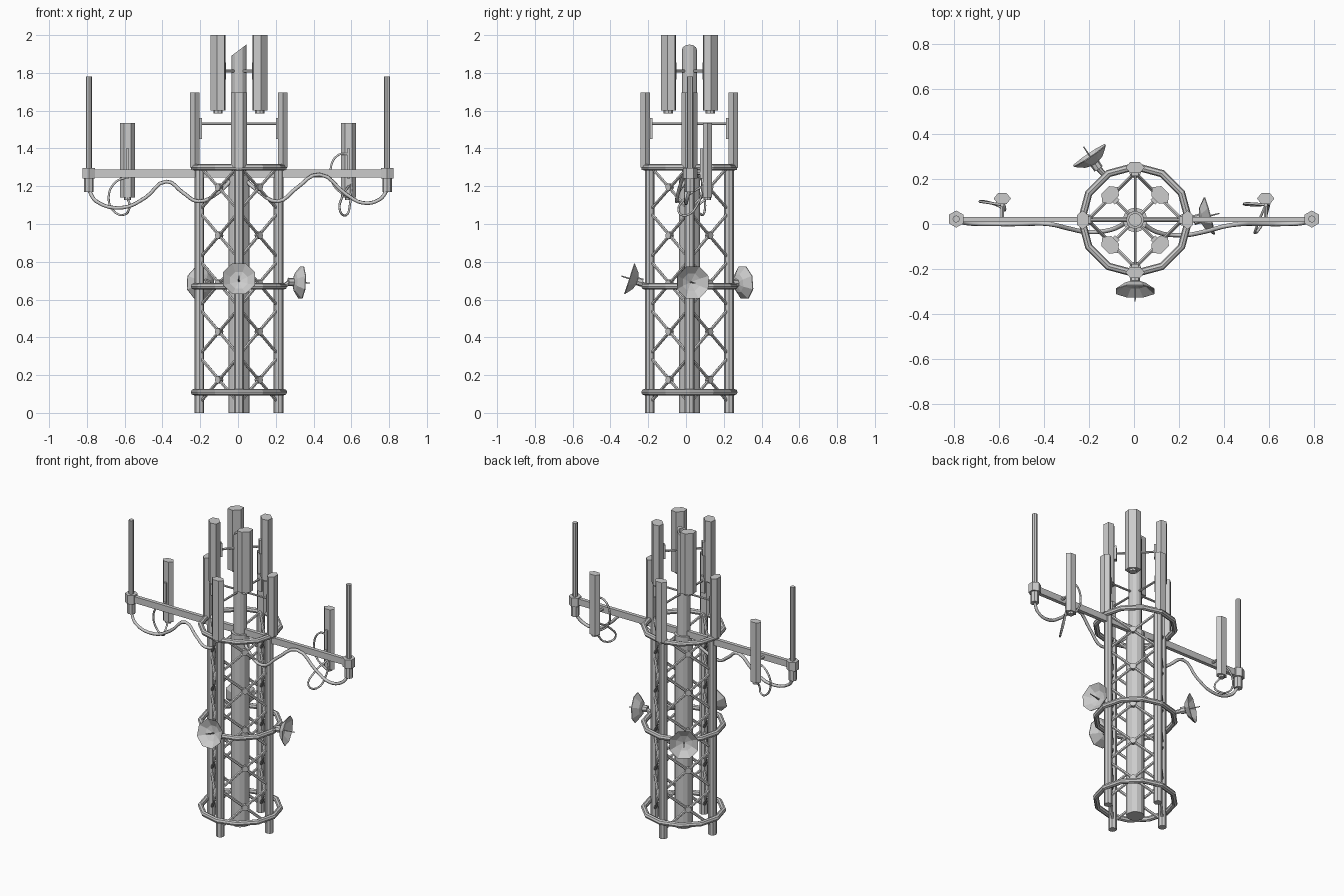
import bpy, bmesh, math
from mathutils import Vector, Matrix

if "Cube" in bpy.data.objects:
    bpy.data.objects.remove(bpy.data.objects["Cube"])

CX, CY = 0.005, 0.018          # tower axis
LEG_R = 0.21


def finish(bm, name, mat=None):
    if mat is not None:
        bm.transform(mat)
    bmesh.ops.recalc_face_normals(bm, faces=bm.faces)
    me = bpy.data.meshes.new(name)
    bm.to_mesh(me)
    bm.free()
    ob = bpy.data.objects.new(name, me)
    bpy.context.collection.objects.link(ob)
    return ob


def rod(name, a, b, r, sides=8, r2=None):
    a, b = Vector(a), Vector(b)
    d = b - a
    bm = bmesh.new()
    bmesh.ops.create_cone(bm, cap_ends=True, segments=sides, radius1=r,
                          radius2=r if r2 is None else r2, depth=d.length)
    rot = d.to_track_quat('Z', 'Y').to_matrix().to_4x4()
    return finish(bm, name, Matrix.Translation((a + b) / 2) @ rot)


def box(name, centre, size, angle=0):
    bm = bmesh.new()
    bmesh.ops.create_cube(bm, size=1)
    m = Matrix.Translation(centre) @ Matrix.Rotation(angle, 4, 'Z') @ Matrix.Diagonal((*size, 1))
    return finish(bm, name, m)


def lathe(name, profile, sides, mat):
    """Spin an (r, z) profile around z."""
    bm = bmesh.new()
    vs = [bm.verts.new((r, 0, z)) for r, z in profile]
    es = [bm.edges.new(p) for p in zip(vs, vs[1:])]
    bmesh.ops.spin(bm, geom=vs + es, cent=(0, 0, 0), axis=(0, 0, 1),
                   angle=2 * math.pi, steps=sides, use_duplicate=False)
    bmesh.ops.remove_doubles(bm, verts=bm.verts, dist=1e-5)
    return finish(bm, name, mat)


def ring(name, z, R, r, major=12, minor=8):
    prof = [(R + r * math.cos(2 * math.pi * i / minor), r * math.sin(2 * math.pi * i / minor))
            for i in range(minor + 1)]
    return lathe(name, prof, major, Matrix.Translation((CX, CY, z)))


def cable(name, pts, r):
    cu = bpy.data.curves.new(name, 'CURVE')
    cu.dimensions = '3D'
    cu.bevel_depth = r
    cu.bevel_resolution = 1
    cu.resolution_u = 4
    cu.use_fill_caps = True
    sp = cu.splines.new('BEZIER')
    sp.bezier_points.add(len(pts) - 1)
    for p, c in zip(sp.bezier_points, pts):
        p.co = c
        p.handle_left_type = p.handle_right_type = 'AUTO'
    ob = bpy.data.objects.new(name, cu)
    bpy.context.collection.objects.link(ob)


def panel(name, x, y, z0, z1, wide, deep, angle):
    """Flattened hexagonal antenna; its wide axis is perpendicular to angle."""
    bm = bmesh.new()
    t, d = wide / 2, deep / 2
    sec = [(0, t), (-d, t * 0.5), (-d, -t * 0.5), (0, -t), (d, -t * 0.5), (d, t * 0.5)]
    f = bm.faces.new([bm.verts.new((px, py, z0)) for px, py in sec])
    ext = bmesh.ops.extrude_face_region(bm, geom=[f])
    bmesh.ops.translate(bm, vec=(0, 0, z1 - z0),
                        verts=[v for v in ext['geom'] if isinstance(v, bmesh.types.BMVert)])
    finish(bm, name, Matrix.Translation((x, y, 0)) @ Matrix.Rotation(angle, 4, 'Z'))
    rod(name + "_socket", (x, y, z0 - 0.014), (x, y, z0 + 0.01), deep * 0.4)


def polar(r, a, z):
    return Vector((CX + r * math.cos(a), CY + r * math.sin(a), z))


# central mast with a slanted hollow top
rod("central_mast", (CX, CY, 0), (CX, CY, 1.26), 0.055, 12)
tube = lathe("mast_top", [(0.028, 1.7), (0.028, 1.95), (0.04, 1.95), (0.04, 1.25)], 12,
             Matrix.Translation((CX, CY, 0)))
for v in tube.data.vertices:
    if v.co.z > 1.8:
        v.co.z = 1.92 + (v.co.x - CX) * 0.75
rod("mast_core", (CX, CY, 1.25), (CX, CY, 1.72), 0.03, 12)

# horizontal rings
for z in (0.11, 0.67, 1.30):
    ring("tower_ring", z, 0.238, 0.017)

# legs, lattice, ring panels and top panels, once per quarter
for k in range(4):
    a = k * math.pi / 2
    b = a + math.pi / 2
    rod("tower_leg", polar(LEG_R, a, 0), polar(LEG_R, a, 1.30), 0.026)
    for i in range(5):
        zc = 0.175 + 0.255 * i
        lo, hi = zc - 0.125, min(zc + 0.125, 1.31)
        rod("lattice_brace", polar(LEG_R, a, lo), polar(LEG_R, b, hi), 0.009, 6)
        rod("lattice_brace", polar(LEG_R, a, hi), polar(LEG_R, b, lo), 0.009, 6)
        m = LEG_R * math.sqrt(0.5)
        rod("lattice_joint", polar(m - 0.012, a + math.pi / 4, zc),
            polar(m + 0.012, a + math.pi / 4, zc), 0.02)
    p = polar(0.233, a, 0)
    panel("ring_panel", p.x, p.y, 1.30, 1.695, 0.085, 0.05, a)
    box("ring_panel_bracket", polar(0.203, a, 1.505), (0.016, 0.03, 0.11), a)
    rod("ring_panel_strut", polar(0.03, a, 1.53), polar(0.21, a, 1.53), 0.007, 6)
    c = a + math.pi / 4
    p = polar(0.157, c, 0)
    panel("top_panel", p.x, p.y, 1.6, 2.0, 0.098, 0.062, c)
    box("top_panel_bracket", polar(0.12, c, 1.81), (0.016, 0.03, 0.09), c)
    rod("top_panel_strut", polar(0.03, c, 1.81), polar(0.13, c, 1.81), 0.008, 6)

# cross beam with end antennas and side panels
box("cross_beam", (0, 0.02, 1.268), (1.58, 0.024, 0.042))
for s in (-1, 1):
    x = 0.79 * s
    rod("beam_end_hub", (x, 0.022, 1.24), (x, 0.022, 1.297), 0.038, 6)
    rod("beam_end_socket", (x, 0.022, 1.17), (x, 0.022, 1.245), 0.026)
    rod("whip_antenna", (x, 0.022, 1.29), (x, 0.022, 1.78), 0.016)
    panel("beam_panel", 0.585 * s, 0.113, 1.14, 1.535, 0.077, 0.048, math.pi / 2)
    box("beam_panel_bracket", (0.585 * s, 0.083, 1.32), (0.016, 0.016, 0.16))
    rod("beam_panel_arm", (0.585 * s, 0.02, 1.268), (0.585 * s, 0.085, 1.268), 0.009, 6)

# sagging feed cables
cable("left_feed_cable", [(-0.79, 0.02, 1.18), (-0.75, 0.005, 1.12), (-0.61, 0.0, 1.087),
                          (-0.49, 0.0, 1.14), (-0.38, 0.0, 1.225), (-0.29, -0.02, 1.165),
                          (-0.21, -0.035, 1.12), (-0.1, -0.025, 1.17), (-0.03, 0.01, 1.24)], 0.01)
cable("right_feed_cable", [(0.79, 0.02, 1.18), (0.75, 0.005, 1.13), (0.66, 0.0, 1.112),
                           (0.57, 0.0, 1.16), (0.43, -0.005, 1.262), (0.31, -0.035, 1.19),
                           (0.21, -0.05, 1.12), (0.1, -0.035, 1.18), (0.03, 0.01, 1.24)], 0.01)
# looped jumper cables under the side panels
cable("left_jumper_cable", [(-0.585, 0.085, 1.25), (-0.65, 0.095, 1.22), (-0.685, 0.1, 1.14),
                            (-0.655, 0.098, 1.065), (-0.6, 0.08, 1.05), (-0.575, 0.06, 1.085),
                            (-0.585, 0.11, 1.135)], 0.006)
cable("right_jumper_cable", [(0.585, 0.085, 1.37), (0.53, 0.09, 1.365), (0.49, 0.09, 1.29),
                             (0.51, 0.085, 1.2), (0.585, 0.085, 1.14)], 0.006)
cable("right_loop_cable", [(0.6, 0.09, 1.22), (0.595, 0.07, 1.12), (0.57, 0.0, 1.045),
                           (0.54, -0.04, 1.07), (0.55, 0.0, 1.14), (0.585, 0.085, 1.2)], 0.006)


# dish: local z points where the dish faces, rim centre at origin
def dish(name, centre, azimuth, tilt, ring_angle):
    d = Vector((math.cos(azimuth) * math.cos(tilt), math.sin(azimuth) * math.cos(tilt), math.sin(tilt)))
    c = Vector(centre)
    m = (Matrix.Translation(c) @ d.to_track_quat('Z', 'Y').to_matrix().to_4x4()
         @ Matrix.Rotation(math.pi / 8, 4, 'Z'))
    lathe(name, [(0, -0.048), (0.05, -0.032), (0.092, 0), (0.092, 0.004),
                 (0.05, -0.026), (0, -0.041)], 8, m)
    rod(name + "_feed", c - d * 0.042, c + d * 0.048, 0.005, 6, 0.003)
    rod(name + "_hub", c - d * 0.07, c - d * 0.04, 0.022)
    rod(name + "_mount", c - d * 0.06, polar(0.235, ring_angle, 0.67), 0.013)


R = math.radians
dish("front_dish", (0.005, -0.297, 0.71), R(-90), R(18), R(-90))
dish("right_dish", (0.333, 0.035, 0.69), R(15), R(-3), R(0))
dish("rear_dish", (-0.197, 0.303, 0.69), R(124), R(5), R(124))
